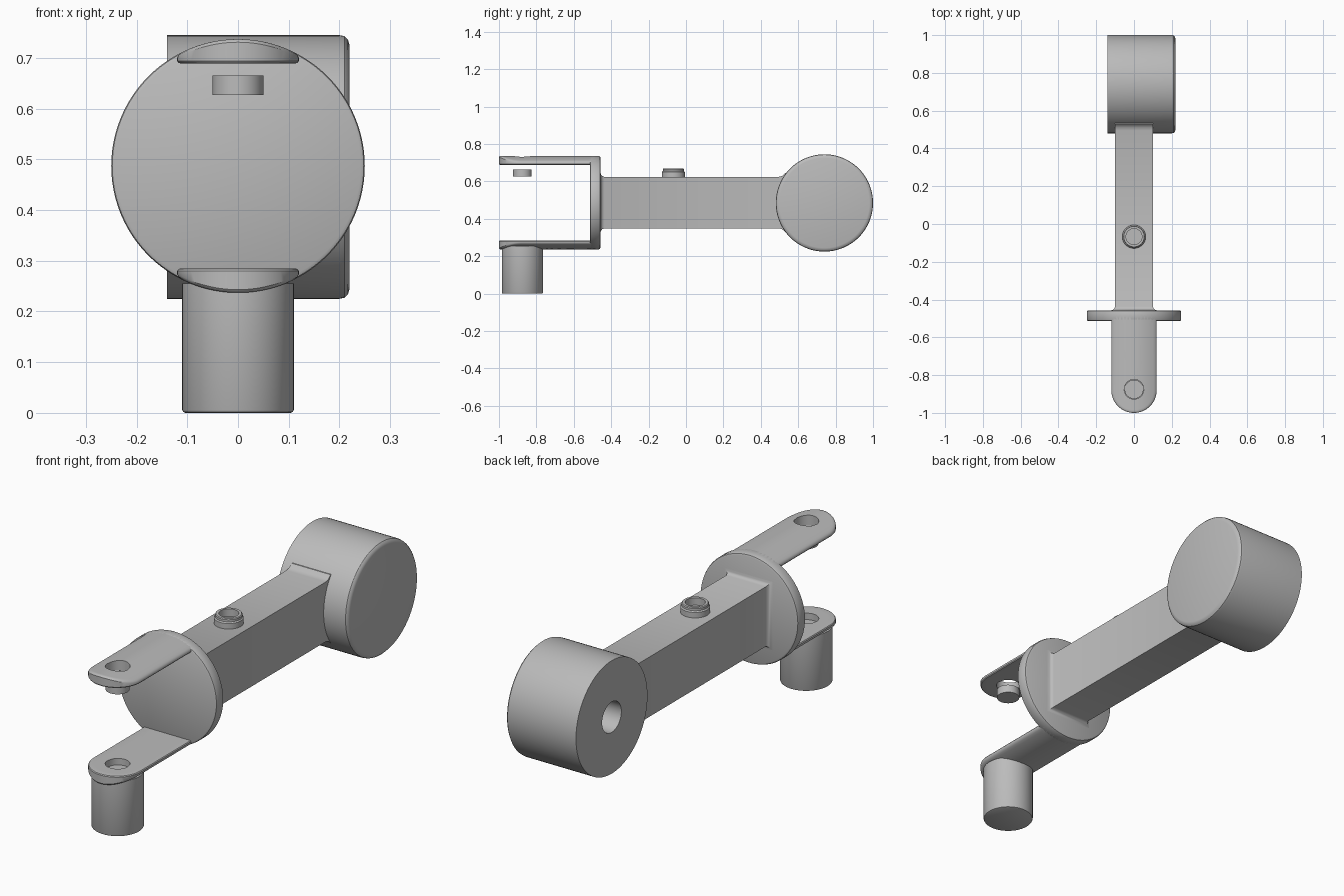
import bpy, bmesh, math
from mathutils import Vector

if "Cube" in bpy.data.objects:
    bpy.data.objects.remove(bpy.data.objects["Cube"])

grey = bpy.data.materials.new("plain_grey")
grey.diffuse_color = (0.5, 0.5, 0.5, 1)
grey.use_nodes = True
grey.node_tree.nodes["Principled BSDF"].inputs["Base Color"].default_value = grey.diffuse_color

ZC = 0.487       # height of the main axis
PIN_Y = -0.875   # position of the fork pin


def finish(bm, name):
    bmesh.ops.recalc_face_normals(bm, faces=bm.faces)
    mesh = bpy.data.meshes.new(name)
    bm.to_mesh(mesh)
    bm.free()
    mesh.materials.append(grey)
    obj = bpy.data.objects.new(name, mesh)
    bpy.context.collection.objects.link(obj)
    bpy.ops.object.select_all(action='DESELECT')
    obj.select_set(True)
    bpy.context.view_layer.objects.active = obj
    bpy.ops.object.shade_smooth_by_angle(angle=math.radians(32))
    return obj


def loft(name, loops, closed=False):
    """Skin a list of equal-length loops; cap the ends or close into a ring."""
    bm = bmesh.new()
    rings = [[bm.verts.new(p) for p in loop] for loop in loops]
    n = len(rings[0])
    pairs = list(zip(rings, rings[1:]))
    if closed:
        pairs.append((rings[-1], rings[0]))
    else:
        bm.faces.new(rings[0])
        bm.faces.new(rings[-1])
    for a, b in pairs:
        for i in range(n):
            j = (i + 1) % n
            bm.faces.new((a[i], a[j], b[j], b[i]))
    return finish(bm, name)


def lathe(name, profile, axis, centre, n=64):
    """Turn (radius, distance along axis) points around an axis."""
    loops = []
    for r, h in profile:
        loop = []
        for i in range(n):
            a = 2 * math.pi * i / n
            c, s = r * math.cos(a), r * math.sin(a)
            p = {'x': (h, c, s), 'y': (c, h, s), 'z': (c, s, h)}[axis]
            loop.append(Vector(p) + Vector(centre))
        loops.append(loop)
    return loft(name, loops)


# Round fork base with softened rims
lathe("fork_disc", [(0.242, -0.514), (0.248, -0.511), (0.25, -0.506),
                    (0.25, -0.467), (0.247, -0.46), (0.24, -0.457)],
      'y', (0, 0, ZC), 96)

# Square arm, flared where it meets the disc and the end drum
arm = []
for y, f in [(-0.48, 0.02), (-0.457, 0.02), (-0.454, 0.012), (-0.448, 0.005),
             (-0.437, 0), (0.495, 0), (0.512, 0.004), (0.52, 0.01), (0.53, 0.02), (0.56, 0.02)]:
    w = 0.1 + (f if y < 0 else 0)
    h = 0.1375 + f
    arm.append([(sx * w, y, ZC + sz * h)
                for sx, sz in ((-1, -1), (1, -1), (1, 1), (-1, 1))])
loft("arm", arm)

# End drum with a blind bore on the left and a rounded right rim
lathe("end_drum", [(0.07, 0.1), (0.07, -0.14), (0.26, -0.14), (0.26, 0.2),
                   (0.258, 0.21), (0.251, 0.217), (0.24, 0.22)],
      'x', (0, 0.74, 0.485), 96)

# Stepped socket on top of the arm
lathe("arm_socket", [(0.062, 0.61), (0.062, 0.65), (0.057, 0.655), (0.057, 0.665),
                     (0.054, 0.669), (0.042, 0.669), (0.042, 0.635)],
      'z', (0, -0.067, 0), 48)

# Fork tabs: flat inside, curved outside, round nose, pin hole
HW, HOLE, ROOT = 0.12, 0.052, -0.485


def outline(inset):
    w = HW - inset
    pts = [(w * math.cos(math.pi * (1 + i / 32)), -0.88 + w * math.sin(math.pi * (1 + i / 32)))
           for i in range(33)]
    pts += [(w, -0.88 + (ROOT + 0.88) * i / 6) for i in range(1, 7)]
    pts += [(w - 2 * w * i / 12, ROOT) for i in range(1, 12)]
    pts += [(-w, ROOT - (ROOT + 0.88) * i / 6) for i in range(6)]
    return pts


def towards_hole(t):
    """Blend from the inset outline (t=0) to the pin hole (t=1)."""
    pts = []
    for x, y in outline(0.008):
        a = math.atan2(y - PIN_Y, x)
        pts.append((x + (HOLE * math.cos(a) - x) * t,
                    y + (PIN_Y + HOLE * math.sin(a) - y) * t))
    return pts


def fork_tab(name, side):
    def at(pts, height):
        return [(x, y, ZC + side * height(x)) for x, y in pts]

    def outer(drop):
        return lambda x: math.sqrt(0.25 ** 2 - x * x) - drop

    def inner(rise):
        return lambda x: 0.202 + rise

    loops = [at(towards_hole(1 - t / 3), inner(0)) for t in range(4)]
    loops += [at(outline(0.003), inner(0.001)), at(outline(0), inner(0.005)),
              at(outline(0), outer(0.006)), at(outline(0.003), outer(0.002))]
    loops += [at(towards_hole(t / 8), outer(0)) for t in range(9)]
    loft(name, loops, closed=True)


fork_tab("upper_fork_tab", 1)
fork_tab("lower_fork_tab", -1)

# Loose pin under the upper tab and the post under the lower tab
lathe("upper_pin", [(0.05, 0.627), (0.05, 0.665)], 'z', (0, PIN_Y, 0), 48)
lathe("lower_post", [(0.104, 0), (0.108, 0.002), (0.11, 0.006), (0.11, 0.255)],
      'z', (0, PIN_Y, 0), 64)
